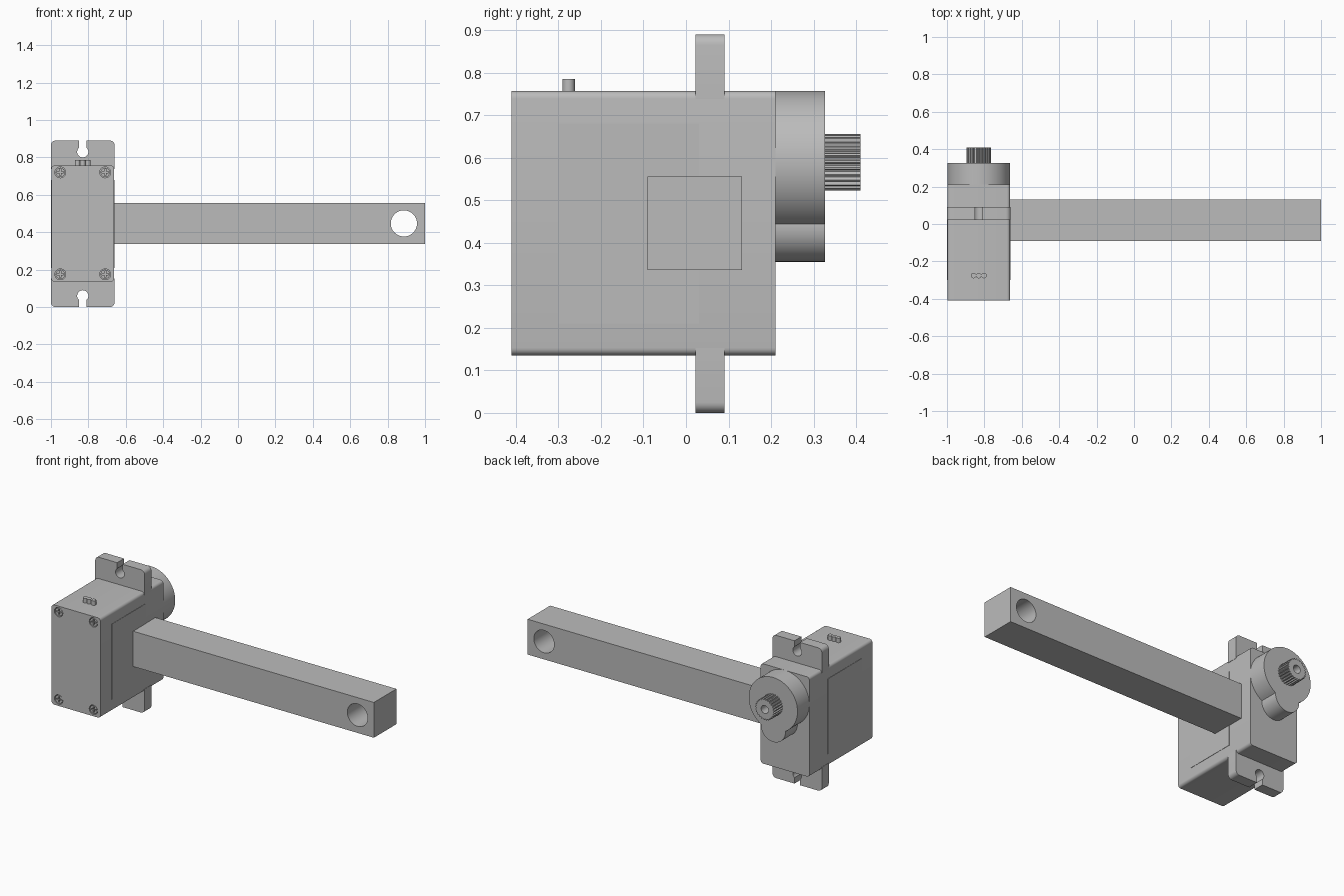
import bpy, bmesh
from math import sin, cos, pi, asin
from mathutils import Vector

if "Cube" in bpy.data.objects:
    bpy.data.objects.remove(bpy.data.objects["Cube"], do_unlink=True)

grey = bpy.data.materials.new("plain_grey")
grey.use_nodes = True
grey.diffuse_color = (0.5, 0.5, 0.5, 1)
grey.node_tree.nodes["Principled BSDF"].inputs["Base Color"].default_value = (0.5, 0.5, 0.5, 1)

CX = -0.83      # centre line of the motor
HALF = 0.17     # half width of the motor
SHAFT_Z = 0.589


def arc(cx, cz, r, a0, a1, n):
    return [(cx + r * cos(a0 + (a1 - a0) * i / n), cz + r * sin(a0 + (a1 - a0) * i / n))
            for i in range(n + 1)]


def circle(cx, cz, r, n=48):
    return arc(cx, cz, r, 0, 2 * pi, n)[:-1]


def rounded_rect(x0, x1, z0, z1, r, n=6):
    corners = [(x1 - r, z1 - r), (x0 + r, z1 - r), (x0 + r, z0 + r), (x1 - r, z0 + r)]
    return [p for i, (x, z) in enumerate(corners)
            for p in arc(x, z, r, i * pi / 2, (i + 1) * pi / 2, n)]


def rect(x0, x1, z0, z1):
    return [(x0, z0), (x1, z0), (x1, z1), (x0, z1)]


def prism(name, outline, lo, hi, axis="y"):
    """Extrude an outline along y (outline in x, z) or along z (outline in x, y)."""
    def place(p, d):
        return Vector((p[0], d, p[1])) if axis == "y" else Vector((p[0], p[1], d))
    bm = bmesh.new()
    face = bm.faces.new([bm.verts.new(place(p, lo)) for p in outline])
    new = bmesh.ops.extrude_face_region(bm, geom=[face])["geom"]
    shift = place((0, 0), hi - lo)
    bmesh.ops.translate(bm, verts=[v for v in new if isinstance(v, bmesh.types.BMVert)], vec=shift)
    bmesh.ops.recalc_face_normals(bm, faces=bm.faces)
    mesh = bpy.data.meshes.new(name)
    bm.to_mesh(mesh)
    bm.free()
    ob = bpy.data.objects.new(name, mesh)
    bpy.context.collection.objects.link(ob)
    mesh.materials.append(grey)
    return ob


def combine(ob, other, operation="DIFFERENCE"):
    """Apply a boolean and drop the helper object."""
    mod = ob.modifiers.new("bool", "BOOLEAN")
    mod.operation, mod.object, mod.solver = operation, other, "EXACT"
    bpy.context.view_layer.objects.active = ob
    bpy.ops.object.modifier_apply(modifier=mod.name)
    bpy.data.objects.remove(other, do_unlink=True)


def smooth(ob):
    bpy.ops.object.select_all(action="DESELECT")
    ob.select_set(True)
    bpy.context.view_layer.objects.active = ob
    bpy.ops.object.shade_smooth_by_angle(angle=pi / 6)


# Motor case with rounded long edges
case = prism("motor_case", rounded_rect(CX - HALF + 0.002, CX + HALF - 0.002, 0.135, 0.757, 0.018),
             -0.41, 0.21)

# Four recessed cross-head screws in the front cover
for side in (-1, 1):
    for level, z in (("lower", 0.175), ("upper", 0.72)):
        x = CX + side * 0.12
        combine(case, prism("cutter", circle(x, z, 0.029, 32), -0.45, -0.385))
        head = prism(f"{level}_screw_{'left' if side > 0 else 'right'}",
                     circle(x, z, 0.025, 32), -0.407, -0.38)
        for w, h in ((0.018, 0.004), (0.004, 0.018)):
            combine(head, prism("cutter", rect(x - w, x + w, z - h, z + h), -0.45, -0.395))
        smooth(head)
smooth(case)

# Thin raised label panels on both sides
for side, name in ((-1, "right"), (1, "left")):
    x = CX + side * (HALF - 0.003)
    prism(f"{name}_side_panel", rect(x - 0.003, x + 0.003, 0.21, 0.68), -0.3, 0.03)

# Mounting ears with keyhole slots
EAR, CORNER, HOLE, SLOT = 0.152, 0.025, 0.03, 0.019
ROOT_GAP = 0.06
gap = asin(SLOT / HOLE)
half_ear = ([(SLOT, EAR)] + arc(HALF - CORNER, EAR - CORNER, CORNER, pi / 2, 0, 6) + [(HALF, 0)])
keyhole = arc(0, EAR - ROOT_GAP, HOLE, pi / 2 + gap, 5 * pi / 2 - gap, 28)
outline = keyhole + half_ear + [(-x, z) for x, z in reversed(half_ear)]
for name, base, flip in (("upper_ear", 0.89 - EAR, 1), ("lower_ear", EAR, -1)):
    smooth(prism(name, [(CX + x, base + flip * z) for x, z in outline], 0.022, 0.09))

# Gear housing: large round boss with a small lobe below it
housing = prism("gear_housing", circle(CX, SHAFT_Z, 0.168, 72), 0.2, 0.327)
combine(housing, prism("lobe", circle(CX, 0.44, 0.085, 48), 0.2, 0.327), "UNION")
smooth(housing)

# Splined output shaft with a screw hole
TEETH = 25
spline = []
for i in range(TEETH * 4):
    r = 0.066 if i % 4 < 2 else 0.059
    a = 2 * pi * i / (TEETH * 4)
    spline.append((CX + r * cos(a), SHAFT_Z + r * sin(a)))
shaft = prism("output_shaft", spline, 0.31, 0.41)
combine(shaft, prism("cutter", circle(CX, SHAFT_Z, 0.025, 32), 0.34, 0.45))
smooth(shaft)

# Three-wire outlet on top
for i in (-1, 0, 1):
    smooth(prism(f"wire_outlet_{i + 2}", circle(CX + i * 0.028, -0.276, 0.0145, 20),
                 0.74, 0.785, "z"))

# Square arm with a through hole near its end
arm = prism("arm", rect(CX + HALF - 0.02, 1.0, 0.336, 0.556), -0.09, 0.132)
combine(arm, prism("cutter", circle(0.887, 0.447, 0.07, 48), -0.3, 0.3))
smooth(arm)
